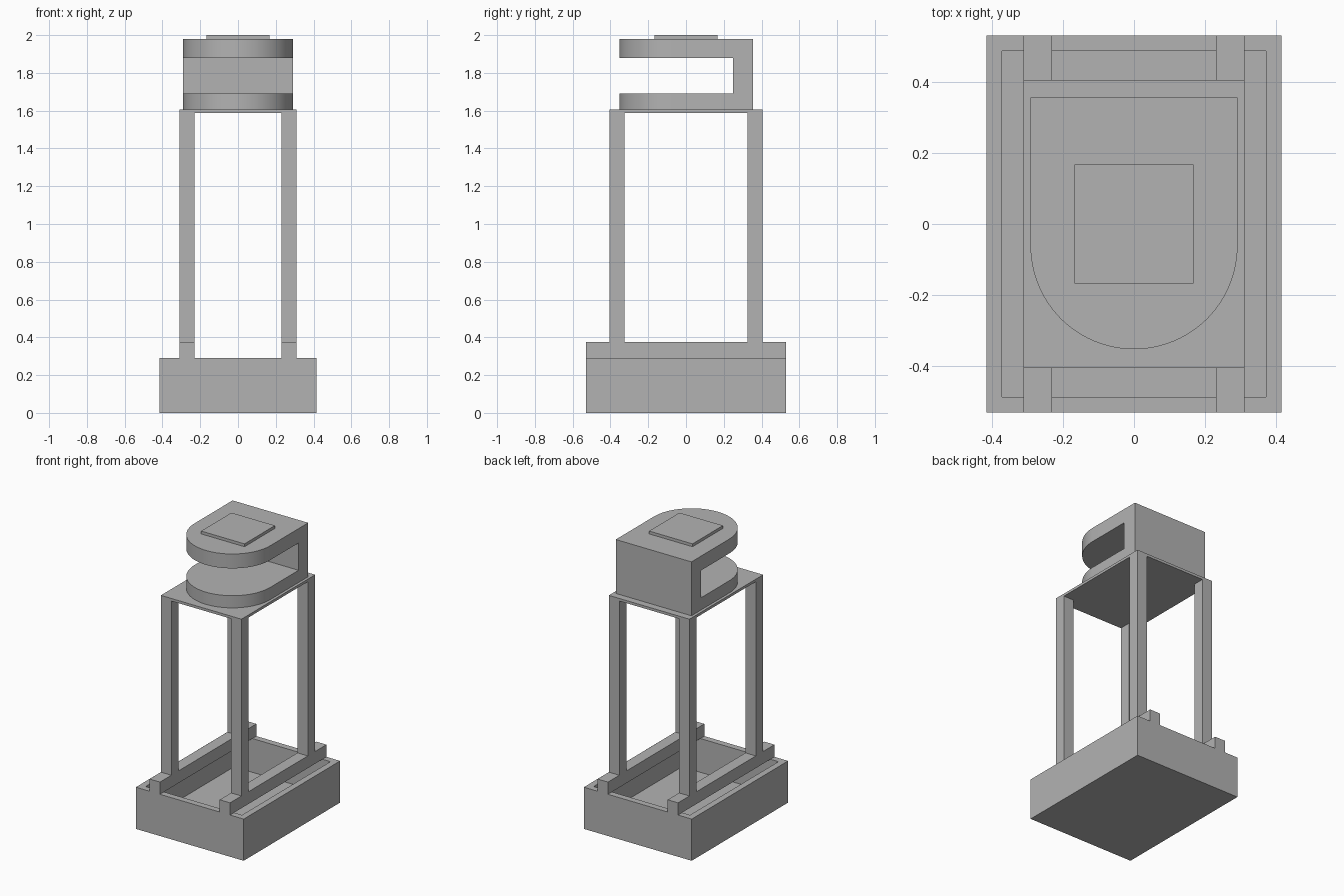
import bpy, bmesh, math

cube = bpy.data.objects.get("Cube")
if cube:
    bpy.data.objects.remove(cube, do_unlink=True)

GREY = (0.45, 0.45, 0.45, 1)
mat = bpy.data.materials.new("plain grey")
mat.use_nodes = True
mat.diffuse_color = GREY
mat.node_tree.nodes["Principled BSDF"].inputs["Base Color"].default_value = GREY


def prism(name, outline, z0, z1, smooth=False):
    """Extrude an xy outline from z0 up to z1."""
    bm = bmesh.new()
    face = bm.faces.new([bm.verts.new((x, y, z0)) for x, y in outline])
    out = bmesh.ops.extrude_face_region(bm, geom=[face])
    for v in out["geom"]:
        if isinstance(v, bmesh.types.BMVert):
            v.co.z = z1
    bmesh.ops.recalc_face_normals(bm, faces=bm.faces)
    mesh = bpy.data.meshes.new(name)
    bm.to_mesh(mesh)
    bm.free()
    mesh.materials.append(mat)
    obj = bpy.data.objects.new(name, mesh)
    bpy.context.collection.objects.link(obj)
    if smooth:
        bpy.ops.object.select_all(action='DESELECT')
        obj.select_set(True)
        bpy.context.view_layer.objects.active = obj
        bpy.ops.object.shade_smooth_by_angle(angle=math.radians(30))
    return obj


def box(name, x0, x1, y0, y1, z0, z1):
    return prism(name, [(x0, y0), (x1, y0), (x1, y1), (x0, y1)], z0, z1)


# Open tray: solid block whose top face is inset and pushed down
base = box("base_tray", -0.415, 0.415, -0.53, 0.53, 0, 0.29)
bm = bmesh.new()
bm.from_mesh(base.data)
top = max(bm.faces, key=lambda f: f.calc_center_median().z)
bmesh.ops.inset_region(bm, faces=[top], thickness=0.062)
for v in bmesh.ops.extrude_discrete_faces(bm, faces=[top])["faces"][0].verts:
    v.co.z = 0.055
bm.to_mesh(base.data)
bm.free()

# Rails across the tray, each carrying two posts
for side, sx in (("left", 1), ("right", -1)):
    x0, x1 = sorted((sx * 0.23, sx * 0.31))
    box(f"{side}_rail", x0, x1, -0.53, 0.53, 0.29, 0.375)
    for end, sy in (("front", -1), ("back", 1)):
        y0, y1 = sorted((sy * 0.325, sy * 0.405))
        box(f"{end}_{side}_post", x0, x1, y0, y1, 0.375, 1.587)

# Thin deck on the posts
box("deck", -0.31, 0.31, -0.405, 0.405, 1.587, 1.605)

# Head: two round-fronted slabs joined by a back wall
R, FRONT, BACK, WALL = 0.291, -0.352, 0.356, 0.25
SEGMENTS = 48
arc = [(-R * math.cos(math.pi * i / SEGMENTS),
        FRONT + R - R * math.sin(math.pi * i / SEGMENTS))
       for i in range(SEGMENTS + 1)]
slab = arc + [(R, WALL), (-R, WALL)]
prism("lower_slab", slab, 1.605, 1.69, smooth=True)
prism("upper_slab", slab, 1.88, 1.98, smooth=True)
box("head_back_wall", -R, R, WALL, BACK, 1.605, 1.98)

# Square cap plate
box("cap_plate", -0.167, 0.167, -0.167, 0.167, 1.98, 2.0)
